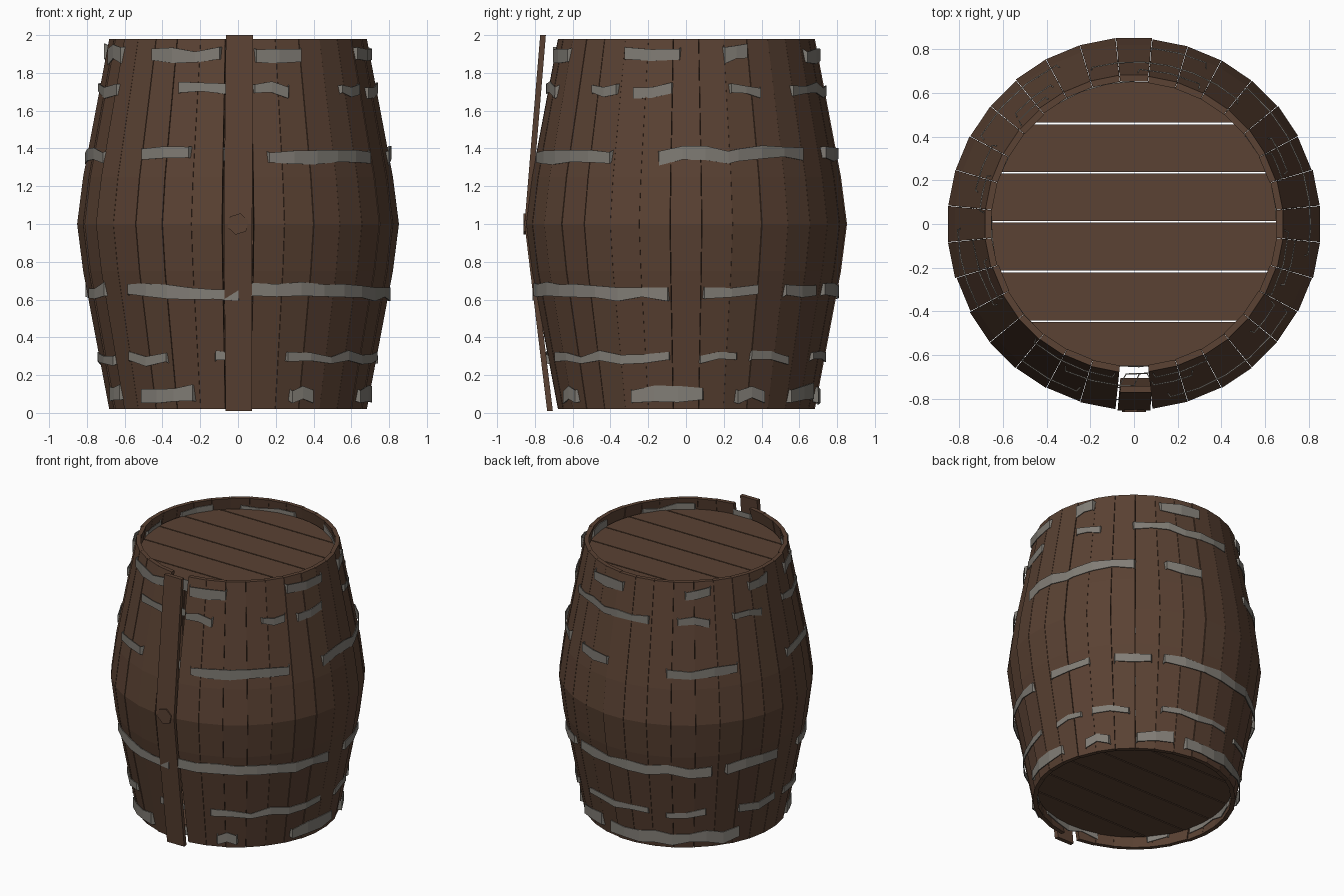
import bpy, bmesh, math, random
from mathutils import Vector

random.seed(4)
if "Cube" in bpy.data.objects:
    bpy.data.objects.remove(bpy.data.objects["Cube"])


def material(name, rgb):
    mat = bpy.data.materials.new(name)
    mat.use_nodes = True
    mat.diffuse_color = (*rgb, 1)
    mat.node_tree.nodes["Principled BSDF"].inputs["Base Color"].default_value = (*rgb, 1)
    return mat


wood = material("dark brown wood", (0.103, 0.054, 0.033))
iron = material("grey iron", (0.22, 0.205, 0.18))


def finish(bm, name, mat):
    bmesh.ops.recalc_face_normals(bm, faces=bm.faces)
    mesh = bpy.data.meshes.new(name)
    bm.to_mesh(mesh)
    bm.free()
    mesh.materials.append(mat)
    obj = bpy.data.objects.new(name, mesh)
    bpy.context.collection.objects.link(obj)
    return obj


def polar(angle, radius, z, side=0.0):
    """Point at an angle from the front, turning towards +x, shifted sideways."""
    s, c = math.sin(angle), math.cos(angle)
    return Vector((radius * s + side * c, -radius * c + side * s, z))


def barrel_radius(z):
    d = abs(z - 1)
    if d < 0.25:
        return 0.85 - 0.032 * d / 0.25
    return 0.818 - 0.138 * (d - 0.25) / 0.73


def add_stave(bm, angle, rows, thickness=0.03):
    """Bent plank; each row is (z, outer radius, half width, sideways shift)."""
    rings = []
    for z, r, half, shift in rows:
        corners = [(r, -half), (r, half), (r - thickness, half * 0.96), (r - thickness, -half * 0.96)]
        rings.append([bm.verts.new(polar(angle, rad, z, side + shift)) for rad, side in corners])
    for low, high in zip(rings, rings[1:]):
        for i in range(4):
            j = (i + 1) % 4
            bm.faces.new((low[i], low[j], high[j], high[i]))
    bm.faces.new(rings[0])
    bm.faces.new(rings[-1])


# Curved wall of staves, leaving the front place free
COUNT = 32
step = math.tau / COUNT
bm = bmesh.new()
for k in range(1, COUNT):
    wobble = random.uniform(-0.006, 0.003)
    rows = []
    for z in (0.02, 0.75, 1.0, 1.25, 1.98):
        r = barrel_radius(z) + wobble
        rows.append((z, r, r * math.tan(step / 2) * 0.985, 0))
    add_stave(bm, k * step, rows)
finish(bm, "wall_staves", wood)

# Loose stave standing away from the wall at the front
bm = bmesh.new()
add_stave(bm, 0, [(0.01, 0.735, 0.07, 0.005), (1.0, 0.855, 0.075, 0.0), (2.0, 0.772, 0.072, 0.008)])
finish(bm, "loose_front_stave", wood)

# Bung in the middle of the loose stave
bm = bmesh.new()
sides = 6
rims = [[bm.verts.new((0.058 * math.cos(i * math.tau / sides + 0.3), y,
                       1 + 0.058 * math.sin(i * math.tau / sides + 0.3))) for i in range(sides)]
        for y in (-0.80, -0.86)]
for i in range(sides):
    j = (i + 1) % sides
    bm.faces.new((rims[0][i], rims[0][j], rims[1][j], rims[1][i]))
for rim in rims:
    bm.faces.new(rim)
finish(bm, "bung", wood)


# Round lid and base made of parallel boards
def board_disc(name, top, radius=0.655, thickness=0.03, gap=0.004):
    bm = bmesh.new()
    seams = [-radius, -0.445, -0.217, 0.01, 0.235, 0.46, radius]
    for low, high in zip(seams, seams[1:]):
        a = math.asin(max(-1, (low + gap) / radius))
        b = math.asin(min(1, (high - gap) / radius))
        arc = [a + (b - a) * i / 6 for i in range(7)]
        outline = [(radius * math.cos(t), radius * math.sin(t)) for t in arc]
        outline += [(-x, y) for x, y in reversed(outline)]
        face = bm.faces.new([bm.verts.new((x, y, top)) for x, y in outline])
        solid = bmesh.ops.extrude_face_region(bm, geom=[face], use_keep_orig=True)
        moved = [g for g in solid["geom"] if isinstance(g, bmesh.types.BMVert)]
        bmesh.ops.translate(bm, verts=moved, vec=(0, 0, -thickness))
    bmesh.ops.remove_doubles(bm, verts=bm.verts, dist=0.0005)
    return finish(bm, name, wood)


board_disc("lid_boards", 1.9)
board_disc("base_boards", 0.13)


# Warped iron hoops: outside the wall over the given spans, sunk behind it elsewhere
def hoop(name, z, height, spans):
    bm = bmesh.new()
    out = max(barrel_radius(z - height / 2), barrel_radius(z + height / 2)) + 0.006
    sunk = out - 0.055
    knots = []
    for n, (start, end) in enumerate(spans):
        following = spans[(n + 1) % len(spans)][0]
        if following < end:
            following += 360
        pieces = max(2, round((end - start) / 10))
        knots += [(start + (end - start) * i / pieces, out) for i in range(pieces + 1)]
        first, last = end + 2, following - 2
        pieces = max(1, round((last - first) / 10))
        if last > first:
            knots += [(first + (last - first) * i / pieces, sunk) for i in range(pieces + 1)]
    ring = []
    for angle, r in knots:
        mid = z + random.uniform(-0.018, 0.018)
        half = height / 2 * random.uniform(0.7, 1.1)
        a = math.radians(angle)
        ring.append([bm.verts.new(polar(a, r, mid + s * half)) for s in (-1, 1)])
    for p, q in zip(ring, ring[1:] + ring[:1]):
        bm.faces.new((p[0], q[0], q[1], p[1]))
    obj = finish(bm, name, iron)
    solid = obj.modifiers.new("thickness", "SOLIDIFY")
    solid.thickness = 0.006
    solid.offset = 0


hoop("top_hoop", 1.9, 0.08,
     [(-76, -61), (-40, -8), (8, 28), (63, 87), (107, 117), (155, 178), (215, 228), (252, 265)])
hoop("upper_hoop", 1.71, 0.055,
     [(-84, -60), (-25, -5), (7, 21), (48, 60), (68, 84), (109, 122), (140, 195), (211, 227), (241, 258)])
hoop("upper_middle_hoop", 1.365, 0.07,
     [(-88, -62), (-39, -19), (12, 60), (80, 106), (110, 140), (156, 174), (206, 240)])
hoop("lower_middle_hoop", 0.64, 0.07,
     [(-77, -61), (-46, 0), (5, 83), (97, 118), (131, 148), (155, 227), (235, 264)])
hoop("lower_hoop", 0.29, 0.05,
     [(-83, -63), (-51, -31), (-9, 0), (21, 83), (96, 111), (118, 137), (155, 195), (205, 225), (244, 268)])
hoop("bottom_hoop", 0.1, 0.08,
     [(-73, -62), (-46, -20), (24, 34), (66, 97), (113, 126), (142, 162), (170, 245)])
